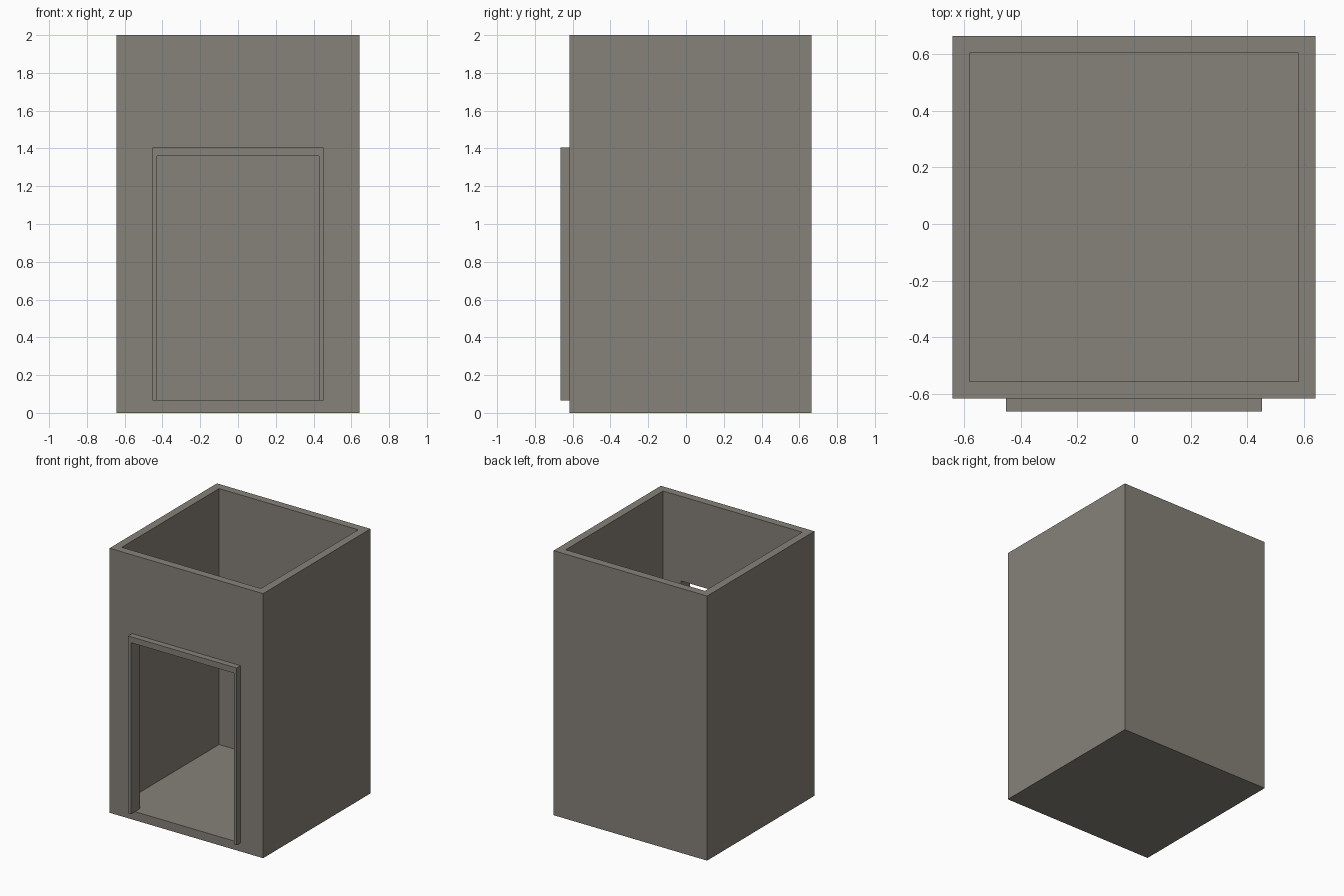
import bpy

if "Cube" in bpy.data.objects:
    bpy.data.objects.remove(bpy.data.objects["Cube"])

# Materials: warm grey masonry and a slightly warmer floor
def make_material(name, rgb):
    m = bpy.data.materials.new(name)
    m.diffuse_color = (*rgb, 1)
    m.use_nodes = True
    m.node_tree.nodes["Principled BSDF"].inputs["Base Color"].default_value = m.diffuse_color
    return m

stone = make_material("warm grey stone", (0.24, 0.222, 0.192))

def box(name, x, y, z, mat=stone):
    """Box from (min, max) ranges on each axis."""
    bpy.ops.mesh.primitive_cube_add(size=1, location=[(a + b) / 2 for a, b in (x, y, z)])
    o = bpy.context.object
    o.name = name
    o.scale = [b - a for a, b in (x, y, z)]
    bpy.ops.object.transform_apply(location=False, rotation=False, scale=True)
    o.data.materials.append(mat)
    return o

X, FRONT, BACK, TOP = 0.642, -0.617, 0.665, 2.0
T, FLOOR = 0.06, 0.065           # wall thickness, slab height
DOOR, LINTEL = 0.43, 1.36        # opening half width, opening top
TRIM_Y, TRIM_X = -0.664, 0.453

# Floor slab
box("floor_slab", (-X, X), (FRONT, BACK), (0, FLOOR))

# Back wall and wall above the doorway
box("back_wall", (-X, X), (BACK - T, BACK), (FLOOR, TOP))
box("wall_above_door", (-DOOR, DOOR), (FRONT, FRONT + T), (LINTEL, TOP))

# Side walls, front wall strips and door jamb trim, mirrored
for side, s in (("left", -1), ("right", 1)):
    def span(a, b):
        return tuple(sorted((s * a, s * b)))
    box(side + "_wall", span(X - T, X), (FRONT + T, BACK - T), (FLOOR, TOP))
    box(side + "_front_wall", span(DOOR, X), (FRONT, FRONT + T), (FLOOR, TOP))
    box(side + "_door_trim", span(DOOR, TRIM_X), (TRIM_Y, FRONT), (FLOOR, LINTEL))

# Trim over the doorway
box("top_door_trim", (-TRIM_X, TRIM_X), (TRIM_Y, FRONT), (LINTEL, LINTEL + 0.045))
